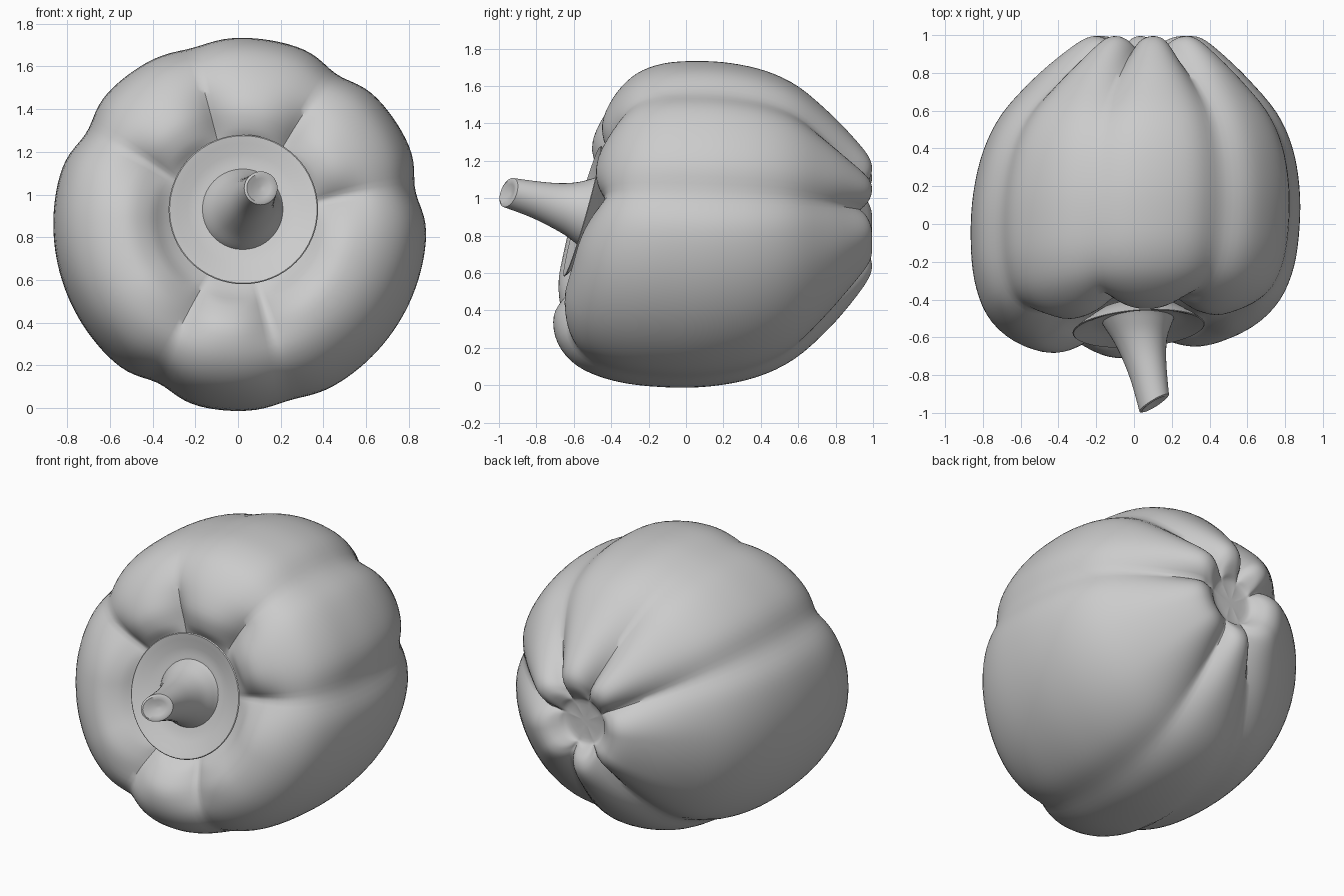
import bpy, bmesh
from math import sin, cos, pi, exp, degrees

if "Cube" in bpy.data.objects:
    bpy.data.objects.remove(bpy.data.objects["Cube"])

N = 144


def loft(name, rings, angle):
    """Skin a list of closed rings, capping each end."""
    bm = bmesh.new()
    vs = [[bm.verts.new(p) for p in ring] for ring in rings]
    for a, b in zip(vs, vs[1:]):
        n = len(a)
        for i in range(n):
            j = (i + 1) % n
            bm.faces.new((a[i], a[j], b[j], b[i]))
    bm.faces.new(vs[0])
    bm.faces.new(vs[-1])
    bmesh.ops.recalc_face_normals(bm, faces=bm.faces)
    me = bpy.data.meshes.new(name)
    bm.to_mesh(me)
    bm.free()
    ob = bpy.data.objects.new(name, me)
    bpy.context.collection.objects.link(ob)
    bpy.ops.object.select_all(action='DESELECT')
    ob.select_set(True)
    bpy.context.view_layer.objects.active = ob
    bpy.ops.object.shade_smooth_by_angle(angle=angle)


def smooth(rows, steps):
    """Catmull-Rom interpolation of profile rows."""
    pts = [rows[0]] + rows + [rows[-1]]
    out = []
    for p, q, r, s in zip(pts, pts[1:], pts[2:], pts[3:]):
        for k in range(steps):
            t = k / steps
            out.append([0.5 * (2 * b + (c - a) * t + (2 * a - 5 * b + 4 * c - d) * t * t
                               + (3 * b - a - 3 * c + d) * t ** 3)
                        for a, b, c, d in zip(p, q, r, s)])
    return out + [rows[-1]]


# Grooves between the lobes: angle around the axis
GROOVES = [11, 57, 105, 149, 243, 286]
SHALLOW = (105, 286)


def groove(deg):
    """Soft flank groove and sharp end groove amounts at an angle."""
    soft = end = 0
    for i, g in enumerate(GROOVES):
        d = (deg - g + 180) % 360 - 180
        gap = GROOVES[(i + 1) % 6] - g if d > 0 else g - GROOVES[i - 1]
        half = min(gap % 360 / 2, 32)
        soft = max(soft, (0.5 if g in SHALLOW else 1) * exp(-(d / 8) ** 2))
        end = max(end, max(0, 1 - abs(d) / half) ** 2.2)
    return soft, end


# Body profile: radius, y, end groove depth, end groove shift along y
body = [
    [0.05, -0.40, 0, 0],
    [0.24, -0.42, 0, 0.01],
    [0.34, -0.47, 0, 0.03],
    [0.42, -0.54, 0, 0.08],
    [0.53, -0.575, 0.01, 0.09],
    [0.67, -0.53, 0.02, 0.05],
    [0.785, -0.42, 0.02, 0.02],
    [0.85, -0.25, 0.01, 0],
    [0.872, -0.04, 0, 0],
    [0.865, 0.18, 0, 0],
    [0.82, 0.40, 0.01, 0],
    [0.73, 0.59, 0.04, 0],
    [0.575, 0.77, 0.12, -0.01],
    [0.42, 0.91, 0.23, -0.03],
    [0.31, 0.985, 0.27, -0.06],
    [0.23, 0.99, 0.23, -0.07],
    [0.165, 0.95, 0.1, -0.03],
    [0.125, 0.915, 0.02, 0],
    [0.03, 0.91, 0, 0],
]
angles = [2 * pi * i / N for i in range(N)]
amounts = [groove(degrees(a)) for a in angles]
rings = []
for r, y, depth, shift in smooth(body, 4):
    # tilt, axis drift and flank groove all follow the position along the body
    t = min(max((y + 0.6) / 1.6, 0), 1)
    tilt = (1 - t) ** 2
    cx = 0.06 * t * t
    cz = 0.858 + 0.17 * (t - 0.5) ** 2
    flank = 0.045 * sin(pi * t) ** 0.5
    ring = []
    for a, (soft, end) in zip(angles, amounts):
        rr = r * (1 - flank * soft - depth * end)
        dx, dz = rr * cos(a), rr * sin(a)
        ring.append((cx + dx, y + shift * end + tilt * (0.07 * dx + 0.25 * dz), cz + dz))
    rings.append(ring)
loft("pepper_body", rings, 0.9)


def tilted_ring(r, cx, cy, cz, kx, kz, n):
    """Circle around the y axis, sheared along y by kx and kz."""
    return [(cx + r * cos(a), cy + r * (kx * cos(a) + kz * sin(a)), cz + r * sin(a))
            for a in (2 * pi * i / n for i in range(n))]


# Calyx: thin dished disc under the stem (radius, y)
calyx = [(0.05, -0.42), (0.22, -0.46), (0.31, -0.52), (0.35, -0.552),
         (0.345, -0.556), (0.31, -0.545), (0.26, -0.525), (0.21, -0.513), (0.05, -0.51)]
loft("calyx", [tilted_ring(r, 0.025, y, 0.93, 0.07, 0.28, 64) for r, y in calyx], 0.6)

# Stem: flared base leaning up to a slanted hollow tip (radius, x, y, z)
stem = smooth([
    [0.195, 0.02, -0.50, 0.93],
    [0.178, 0.022, -0.535, 0.932],
    [0.142, 0.035, -0.61, 0.945],
    [0.115, 0.055, -0.70, 0.965],
    [0.094, 0.08, -0.81, 0.995],
    [0.078, 0.107, -0.948, 1.03],
], 4) + [[0.066, 0.107, -0.954, 1.03], [0.045, 0.107, -0.947, 1.03],
         [0.01, 0.107, -0.935, 1.03]]
loft("stem", [tilted_ring(r, x, y, z, 0.05 + 2.6 * (y + 0.5) ** 2, 0.27, 40)
              for r, x, y, z in stem], 0.7)
